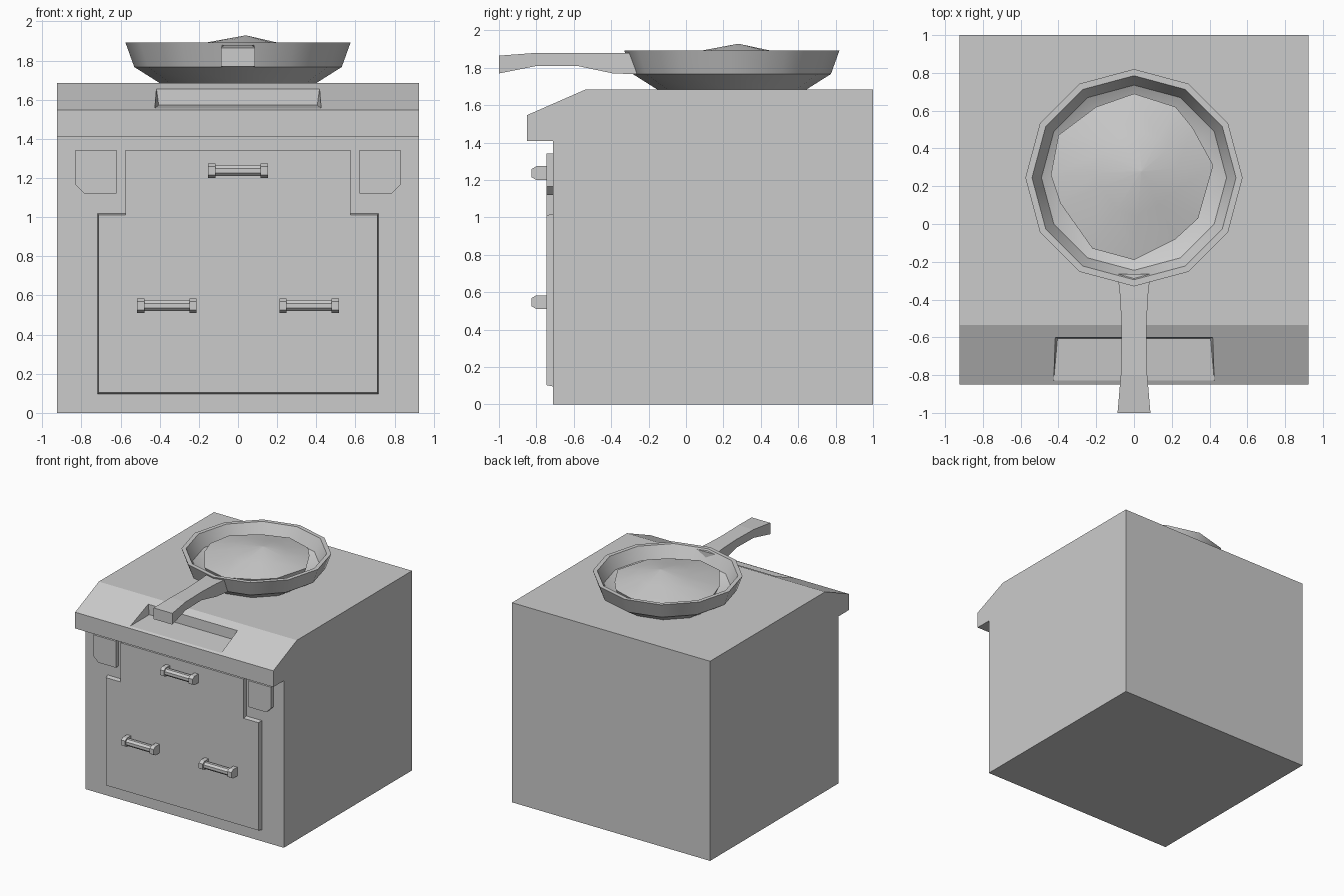
import bpy, bmesh
from math import sin, cos, pi, radians

if "Cube" in bpy.data.objects:
    bpy.data.objects.remove(bpy.data.objects["Cube"])


def loft(name, rings, smooth=False):
    """Skin a closed solid through rings with equal point counts."""
    bm = bmesh.new()
    rows = [[bm.verts.new(p) for p in r] for r in rings]
    n = len(rings[0])
    for a, b in zip(rows, rows[1:]):
        for i in range(n):
            j = (i + 1) % n
            bm.faces.new((a[i], a[j], b[j], b[i]))
    bm.faces.new(rows[0])
    bm.faces.new(rows[-1])
    bmesh.ops.recalc_face_normals(bm, faces=bm.faces)
    me = bpy.data.meshes.new(name)
    bm.to_mesh(me)
    bm.free()
    ob = bpy.data.objects.new(name, me)
    bpy.context.collection.objects.link(ob)
    bpy.ops.object.select_all(action='DESELECT')
    ob.select_set(True)
    bpy.context.view_layer.objects.active = ob
    if smooth:
        bpy.ops.object.shade_smooth_by_angle(angle=radians(32))
    return ob


def along_x(profile, x0, x1):
    return [[(x, y, z) for y, z in profile] for x in (x0, x1)]


# Stove body with overhanging sloped front
TOP = 1.685
body = loft("stove_body", along_x(
    [(1, 0), (1, TOP), (-.535, TOP), (-.85, 1.547), (-.85, 1.41), (-.71, 1.41), (-.71, 0)],
    -.925, .925))

# Recess cut in the sloped front
cutter = loft("recess_cutter", [
    [(s * .425, -.83, 1.556), (s * .405, -.605, 1.572), (s * .43, -.598, 1.75), (s * .43, -.83, 1.75)]
    for s in (-1, 1)])
cutter.hide_render = True
mod = body.modifiers.new("recess", 'BOOLEAN')
mod.operation = 'DIFFERENCE'
mod.solver = 'EXACT'
mod.object = cutter
bpy.context.view_layer.objects.active = body
bpy.ops.object.modifier_apply(modifier=mod.name)
bpy.data.objects.remove(cutter)


# Stepped door panel, with slightly drafted lower edges
def door_ring(y, d):
    half = [(.72 - d, .095 + d), (.72 - d, 1.02 - d), (.575, 1.02 - d), (.575, 1.343)]
    return [(x, y, z) for x, z in half] + [(-x, y, z) for x, z in reversed(half)]


loft("door_panel", [door_ring(-.705, 0), door_ring(-.745, .008)])

# Corner plates with one clipped corner
for s, side in ((-1, "left"), (1, "right")):
    prof = [(.62, 1.12), (.785, 1.12), (.83, 1.165), (.83, 1.343), (.62, 1.343)]
    loft(f"corner_plate_{side}", [[(s * x, y, z) for x, z in prof] for y in (-.705, -.745)])


# Pull handles: two end blocks and an octagonal bar
def pull(name, cx, cz):
    block = [(-.74, -.037), (-.80, -.037), (-.825, -.022), (-.825, .022), (-.80, .037), (-.74, .037)]
    block = [(y, cz + z) for y, z in block]
    bar = [(-.786 + .03 * cos((i + .5) * pi / 4), cz + .03 * sin((i + .5) * pi / 4)) for i in range(8)]
    for s, side in ((-1, "left"), (1, "right")):
        loft(f"{name}_{side}_end", along_x(block, cx + s * .115, cx + s * .152))
    loft(f"{name}_bar", along_x(bar, cx - .12, cx + .12), True)


pull("top_pull", 0, 1.237)
pull("lower_left_pull", -.363, .547)
pull("lower_right_pull", .363, .547)


# Twelve-sided pan, outside then inside
CY = .245


def ring(r, z):
    return [(r * sin(i * pi / 6), CY + r * cos(i * pi / 6), z) for i in range(12)]


loft("pan", [ring(r, z) for r, z in
             [(.40, TOP), (.53, 1.767), (.575, 1.892), (.54, 1.892), (.49, 1.79), (.38, 1.73)]], True)

# Domed contents with an uneven edge
edge = [(0, .69), (.22, .62), (.31, .51), (.42, .31), (.34, .03), (.22, -.08),
        (0, -.19), (-.22, -.13), (-.39, .11), (-.44, .26), (-.40, .47), (-.20, .62)]
px, py = .04, .28


def dome(k, z):
    return [(px + (x - px) * k, py + (y - py) * k, z) for x, y in edge]


loft("pan_contents", [dome(.9, 1.735), dome(1, 1.835), dome(.5, 1.885), dome(.01, 1.928)], True)

# Flared pan handle: y, half width, bottom z, top z
stations = [(-1, .087, 1.77, 1.865), (-.8, .07, 1.81, 1.88), (-.58, .065, 1.81, 1.88),
            (-.39, .073, 1.77, 1.88), (-.265, .087, 1.766, 1.878)]
loft("pan_handle", [[(-w, y, a), (w, y, a), (w, y, b), (-w, y, b)] for y, w, a, b in stations])
